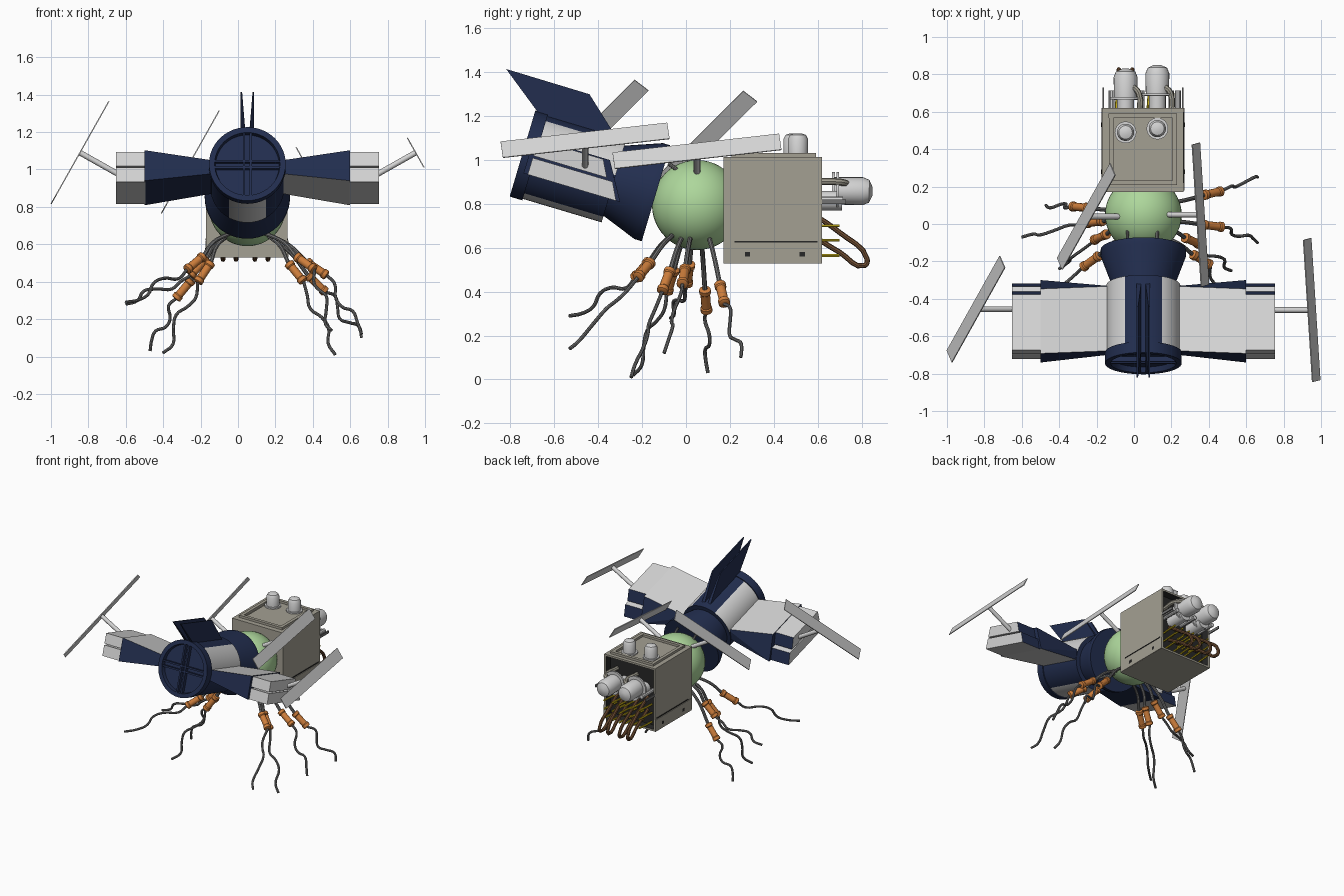
import bpy, bmesh, math
from math import radians, sin, cos, pi
from mathutils import Vector as V, Matrix as M

if "Cube" in bpy.data.objects:
    bpy.data.objects.remove(bpy.data.objects["Cube"])


def material(name, *rgb):
    m = bpy.data.materials.new(name)
    m.use_nodes = True
    m.diffuse_color = (*rgb, 1)
    m.node_tree.nodes["Principled BSDF"].inputs["Base Color"].default_value = (*rgb, 1)
    return m


navy = material("navy", .016, .027, .078)
light = material("light grey", .66, .66, .66)
stone = material("stone grey", .37, .35, .29)
green = material("pale green", .42, .68, .33)
orange = material("orange", .62, .21, .045)
cable = material("cable grey", .17, .17, .17)
brown = material("brown", .17, .08, .035)
yellow = material("yellow", .6, .45, .01)
dark = material("dark interior", .02, .02, .02)
smooth = []


def finish(name, bm, mats, mat=M(), rule=None, soft=False):
    bmesh.ops.recalc_face_normals(bm, faces=bm.faces)
    if rule:
        for f in bm.faces:
            f.material_index = rule(f)
    me = bpy.data.meshes.new(name)
    bm.to_mesh(me)
    bm.free()
    for m in mats:
        me.materials.append(m)
    ob = bpy.data.objects.new(name, me)
    ob.matrix_world = mat
    bpy.context.collection.objects.link(ob)
    if soft:
        smooth.append(ob)
    return ob


def lathe(name, profile, mats, mat=M(), segs=24, rule=None):
    """Turn (distance, radius) pairs about the local y axis."""
    bm = bmesh.new()
    rings = [[bm.verts.new((r * cos(2 * pi * i / segs), s, r * sin(2 * pi * i / segs)))
              for i in range(segs)] for s, r in profile]
    for a, b in zip(rings, rings[1:]):
        for i in range(segs):
            j = (i + 1) % segs
            bm.faces.new((a[i], a[j], b[j], b[i]))
    bm.faces.new(rings[0])
    bm.faces.new(rings[-1])
    return finish(name, bm, mats, mat, rule, True)


def aim(p, q):
    p, q = V(p), V(q)
    return M.Translation(p) @ (q - p).to_track_quat('Y', 'Z').to_matrix().to_4x4()


def rod(name, p, q, r, mat, segs=12):
    return lathe(name, [(0, r), ((V(q) - V(p)).length, r)], [mat], aim(p, q), segs)


def box(name, lo, hi, mat, frame=M()):
    lo, hi = V(lo), V(hi)
    bm = bmesh.new()
    bmesh.ops.create_cube(bm, size=1, matrix=M.Translation((lo + hi) / 2) @ M.Diagonal((*(hi - lo), 1)))
    return finish(name, bm, [mat], frame)


def hull(name, pts, mats, mat=M(), rule=None):
    bm = bmesh.new()
    bmesh.ops.convex_hull(bm, input=[bm.verts.new(p) for p in pts])
    return finish(name, bm, mats, mat, rule)


def tube(name, pts, r, mat):
    cu = bpy.data.curves.new(name, 'CURVE')
    cu.dimensions, cu.bevel_depth, cu.bevel_resolution, cu.resolution_u = '3D', r, 2, 4
    cu.use_fill_caps = True
    sp = cu.splines.new('BEZIER')
    sp.bezier_points.add(len(pts) - 1)
    for b, p in zip(sp.bezier_points, pts):
        b.co = p
        b.handle_left_type = b.handle_right_type = 'AUTO'
    cu.materials.append(mat)
    ob = bpy.data.objects.new(name, cu)
    bpy.context.collection.objects.link(ob)
    smooth.append(ob)


# Tilted barrel with three pale strips
CX = .05
T = M.Translation((CX, -.745, 1.03)) @ M.Rotation(radians(-16.6), 4, 'X')


def strip(f):
    c = f.calc_center_median()
    a = math.degrees(math.atan2(c.z, c.x)) % 360
    return int(.08 < c.y < .4 and any(abs(a - m) < 28 for m in (33, 147, 270)))


lathe("barrel", [(.03, .17), (0, .175), (0, .205), (.06, .205), (.06, .198), (.435, .198), (.435, .16)],
      [navy, light], T, 48, strip)
lathe("collar", [(.4, .165), (.43, .165), (.6, .228), (.635, .228), (.635, .18)], [navy], T, 48)
for i in (-1, 1):
    box("cap_rib_upright", (i * .018 - .006, .002, -.175), (i * .018 + .006, .035, .175), navy, T)
    box("cap_rib_level", (-.175, .004, i * .018 - .006), (.175, .035, i * .018 + .006), navy, T)

# Twin top fins
for i in (-1, 1):
    outline = [(-.82, 1.415), (-.44, 1.30), (-.29, 1.06), (-.64, 1.17)]
    hull("top_fin", [(CX + i * x, y, z) for n, (y, z) in enumerate(outline)
                     for x in ((.028, .036) if n < 2 else (.008, .036))], [navy])

# Wings that thicken outward, each with a split tip
for i, under in ((-1, navy), (1, light)):
    def wing_rule(f):
        if f.normal.z > .75:
            return 0
        if f.normal.z < -.75:
            return 2
        return 1

    root = [(i * .17, y, z) for y, z in ((.06, .035), (.42, .035), (.06, -.035), (.43, -.035))]
    end = [(i * .55, y, z) for y, z in ((.03, .085), (.39, .085), (.03, -.085), (.49, -.085))]
    hull("wing", root + end, [light, navy, under], T, wing_rule)

    def tip_rule(f):
        return int(f.normal.y > .5)

    for top, low, rear in ((.08, .004, .4), (-.006, -.085, .47)):
        hull("wing_tip", [(i * x, y, z) for x in (.545, .703)
                          for y, z in ((.05, top), (rear - .04, top), (.05, low), (rear, low))],
             [light, navy], T, tip_rule)

# Four blade panels on slanted posts
for x, y in ((.95, -.46), (.355, .05), (-.845, -.455), (-.255, .04)):
    right = x > 0
    c = V((x, y, 1.09 if abs(x) > .5 else 1.04))
    n = V((.87 if right else -.87, 0, .49))
    long = (V((-.05, .76, .085)) if right else V((.285, .51, .506)))
    long = (long - n * long.dot(n)).normalized() * .383
    wide = n.cross(long).normalized() * .042
    hull("blade_panel", [c + long * a + wide * b + n * t for a in (-1, 1) for b in (-1, 1)
                         for t in (-.003, .003)], [light])
    rod("blade_post", c - n * .235, c, .015, light)

# Round middle module
bm = bmesh.new()
bmesh.ops.create_uvsphere(bm, u_segments=40, v_segments=24, radius=.205)
finish("middle_sphere", bm, [green], M.Translation((CX, .05, .795)), soft=True)
for x in (-.035, .125):
    rod("sphere_pin", (x, -.08, .985), (x, -.02, .94), .009, cable, 8)

# Trailing cables with floats: float centre, cable end
floats = [((.42, .165, .39), (.66, .25, .1)), ((.42, -.01, .47), (.66, -.1, .12)),
          ((.31, -.09, .45), (.52, -.25, .01)), ((.36, -.19, .50), (.5, -.53, .14)),
          ((-.29, .09, .36), (-.47, .1, .03)), ((-.21, .01, .48), (-.6, -.07, .28)),
          ((-.18, -.07, .45), (-.4, -.24, .02)), ((-.23, -.2, .50), (-.6, -.53, .29))]
for k, (mid, end) in enumerate(floats):
    mid, end = V(mid), V(end)
    side = 1 if mid.x > 0 else -1
    start = V((CX + side * .09, .05 + (mid.y - .05) * .45, .66))
    d = (mid - start).normalized()
    a, b = mid - d * .068, mid + d * .068
    tube("upper_cable", [start, start.lerp(a, .5) + V((side * .02, 0, .012)), a], .011, cable)
    lathe("cable_float", [(0, .02), (.004, .027), (.024, .027), (.03, .022), (.106, .022), (.112, .027),
                          (.132, .027), (.136, .02)], [orange], aim(a, b), 12)
    across = d.cross(V((0, 1, 0))).normalized()
    pts = [b]
    for n in range(1, 7):
        t = n / 6
        w = sin(t * 3 * pi + k) * .028
        pts.append(b.lerp(end, t) + (across * w + V((0, w * .5, 0))) * (n < 6))
    tube("lower_cable", pts, .0085, cable)

# Equipment box with a recessed back
bm = bmesh.new()
bmesh.ops.create_cube(bm, size=1, matrix=M.Translation((.0475, .395, .772)) @ M.Diagonal((.435, .45, .485, 1)))
back = [f for f in bm.faces if f.normal.y > .9]
bmesh.ops.inset_region(bm, faces=back, thickness=.02)
bmesh.ops.inset_region(bm, faces=back, thickness=.0001, depth=-.06)
finish("equipment_box", bm, [stone, dark], rule=lambda f: int(
    .55 < f.calc_center_median().y < .615 and abs(f.calc_center_median().x - .0475) < .21))
for i in (-1, 1):
    x = .0475 + i * .217
    box("side_seam", (x - .004, .22, .624), (x + .004, .6, .63), dark)
    box("side_skirt", (x - .005, .18, .53), (x + .005, .62, .62), stone)
    for y in (.28, .53):
        box("side_slot", (x - .007, y - .012, .56), (x + .007, y + .012, .58), dark)
    for lo, hi in (((-.135, .4 + i * .18 - .012), (.23, .4 + i * .18 + .012)),
                   ((.0475 + i * .17 - .012, .208), (.0475 + i * .17 + .012, .592))):
        box("lid_frame", (*lo, 1.01), (*hi, 1.032), stone)
box("lid_plate", (-.1, .24, 1.01), (.2, .56, 1.02), stone)

# Lid canisters, rear tanks and their fittings
for x, y, reach in ((-.045, .49, .83), (.125, .51, .85)):
    lathe("lid_canister", [(0, .058), (.02, .058), (.02, .046), (.085, .046), (.105, .036), (.112, .015)],
          [light], aim((x, y, 1.01), (x, y, 1.2)))
    lathe("rear_tank", [(0, .085), (.012, .085), (.012, .062), (.12, .064), (.15, .052), (.165, .02)],
          [light], aim((x, reach - .165, .86), (x, 1, .855)))
    rod("tank_base", (x, .56, .815), (x, .71, .815), .045, light, 20)
    tube("tank_pipe", [(x + .07, .56, .9), (x + .07, .7, .9), (x + .03, .74, .89)], .016, stone)
    for side in (-.03, .03):
        tube("hoop", [(x + side, .57, .76), (x + side, .7, .67), (x + side * 1.2, .825, .55),
                      (x + side * 1.2, .815, .52), (x + side, .7, .58), (x + side, .57, .66)], .012, brown)
for x in (-.12, .04, .2, .235):
    rod("rear_fitting", (x, .56, .82), (x, .715, .82), .015, light, 10)
for x in (-.1, -.03, .03, .07, .13, .2):
    for z in (.565, .635, .70):
        rod("yellow_lead", (x, .56, z), (x + .01, .7, z), .007, yellow, 6)
for x in (-.165, .26):
    box("rear_edge", (x - .004, .61, .8), (x + .004, .73, .82), cable)

# Turn tubes into meshes, then smooth the rounded parts
bpy.ops.object.select_all(action='DESELECT')
for ob in smooth:
    ob.select_set(True)
bpy.context.view_layer.objects.active = smooth[0]
bpy.ops.object.convert(target='MESH')
bpy.ops.object.shade_smooth_by_angle(angle=radians(35))
